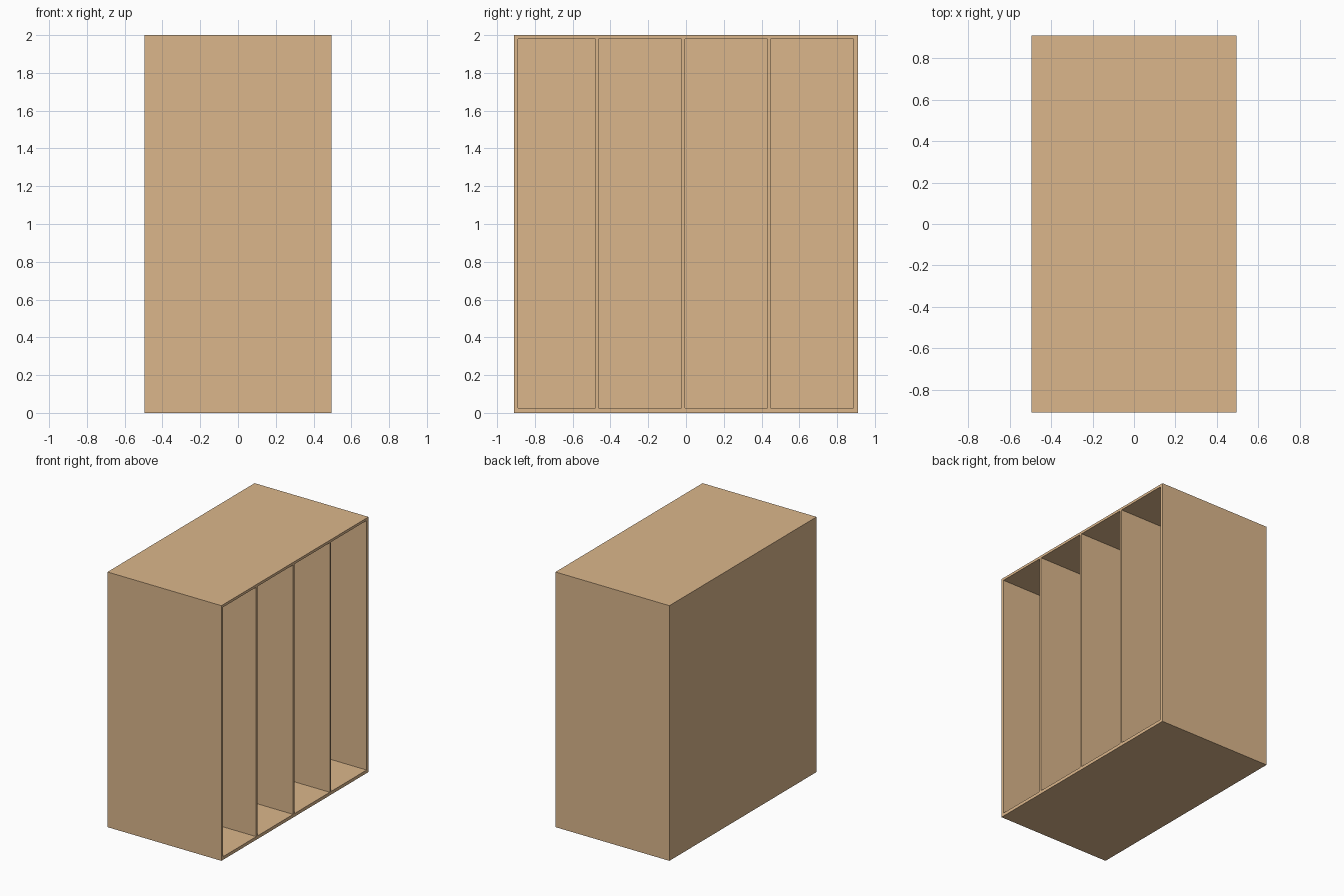
import bpy, bmesh
from mathutils import Matrix, Vector

if "Cube" in bpy.data.objects:
    bpy.data.objects.remove(bpy.data.objects["Cube"])

HALF_X, HALF_Y, HEIGHT = 0.494, 0.911, 2.0
BACK = 0.02                                   # thickness of the back panel
Z_LOW, Z_HIGH = 0.025, 1.98                   # floor and ceiling of the bays
BAYS = [(-0.889, -0.48), (-0.462, -0.023), (-0.005, 0.431), (0.448, 0.887)]


def add_box(bm, lo, hi):
    lo, hi = Vector(lo), Vector(hi)
    mat = Matrix.Translation((lo + hi) / 2) @ Matrix.Diagonal((*(hi - lo), 1))
    bmesh.ops.create_cube(bm, size=1, matrix=mat)


def make_boxes(name, boxes):
    bm = bmesh.new()
    for lo, hi in boxes:
        add_box(bm, lo, hi)
    mesh = bpy.data.meshes.new(name)
    bm.to_mesh(mesh)
    bm.free()
    obj = bpy.data.objects.new(name, mesh)
    bpy.context.collection.objects.link(obj)
    return obj


# wooden cabinet block
cabinet = make_boxes("cabinet", [((-HALF_X, -HALF_Y, 0), (HALF_X, HALF_Y, HEIGHT))])
wood = bpy.data.materials.new("light_wood")
wood.diffuse_color = (0.71, 0.47, 0.26, 1)
wood.use_nodes = True
wood.node_tree.nodes["Principled BSDF"].inputs["Base Color"].default_value = wood.diffuse_color
cabinet.data.materials.append(wood)

# four tall bays, open on the right side
cutter = make_boxes("bay_cutter", [((-HALF_X + BACK, y0, Z_LOW), (HALF_X + 0.1, y1, Z_HIGH))
                                   for y0, y1 in BAYS])
cutter.hide_render = True
cut = cabinet.modifiers.new("bays", "BOOLEAN")
cut.operation = "DIFFERENCE"
cut.solver = "EXACT"
cut.object = cutter
bpy.context.view_layer.objects.active = cabinet
bpy.ops.object.modifier_apply(modifier=cut.name)
bpy.data.objects.remove(cutter)
